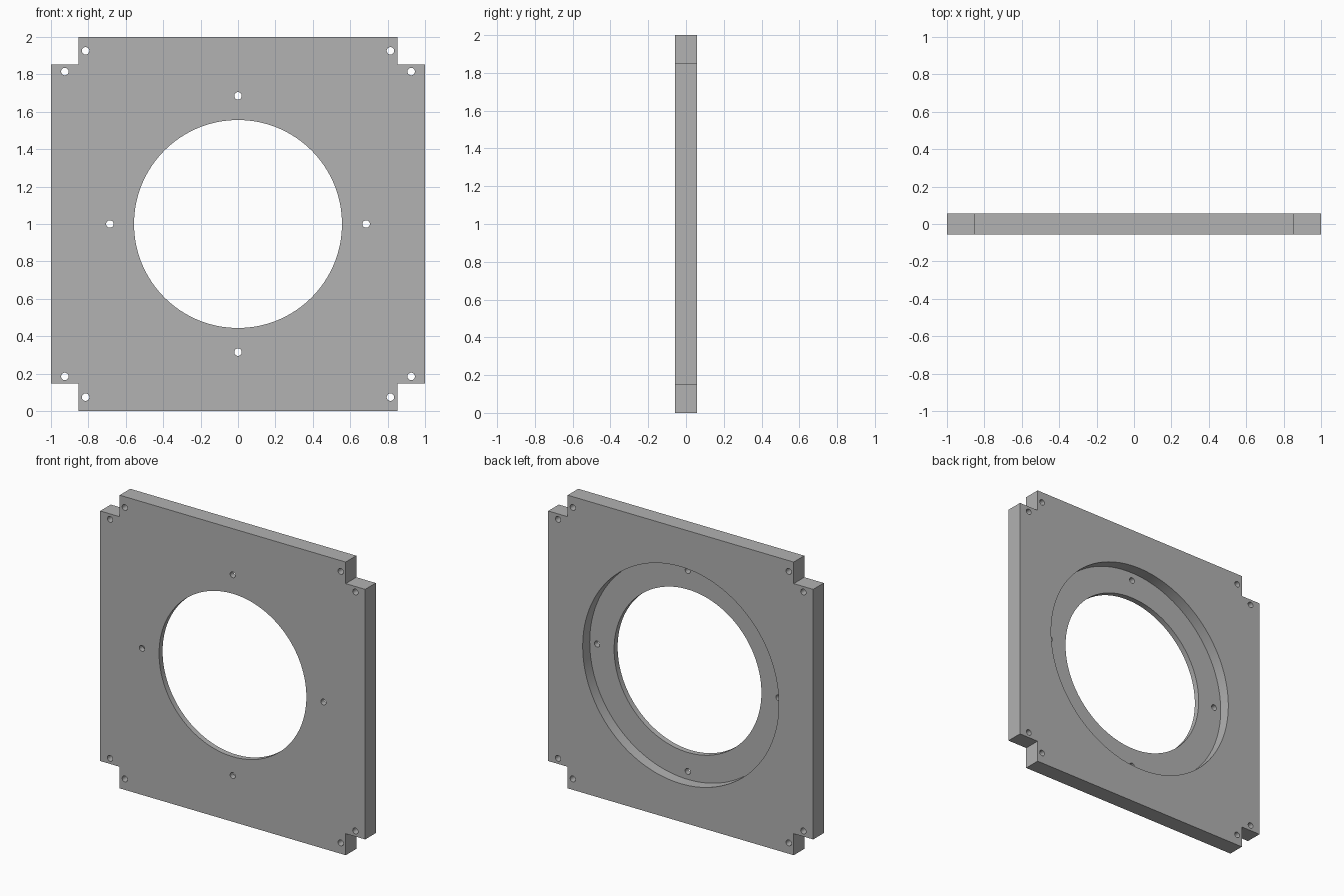
import bpy
import bmesh
from math import radians
from mathutils import Matrix, Vector

if "Cube" in bpy.data.objects:
    bpy.data.objects.remove(bpy.data.objects["Cube"], do_unlink=True)

HALF_T = 0.057      # half the plate thickness
NOTCH = 0.853       # where the corner notches begin
FLOOR_Y = -0.019    # floor of the rear recess

grey = bpy.data.materials.new("plain_grey")
grey.use_nodes = True
grey.diffuse_color = (0.445, 0.445, 0.445, 1)
grey.node_tree.nodes["Principled BSDF"].inputs["Base Color"].default_value = grey.diffuse_color


def make_object(name, bm):
    bmesh.ops.recalc_face_normals(bm, faces=bm.faces)
    mesh = bpy.data.meshes.new(name)
    bm.to_mesh(mesh)
    bm.free()
    mesh.materials.append(grey)
    obj = bpy.data.objects.new(name, mesh)
    bpy.context.collection.objects.link(obj)
    return obj


def add_bore(bm, x, z, radius, y0, y1, sides):
    """Cylinder along y, from y0 to y1."""
    place = Matrix.Translation((x, (y0 + y1) / 2, z)) @ Matrix.Rotation(radians(90), 4, "X")
    bmesh.ops.create_cone(bm, cap_ends=True, segments=sides, radius1=radius,
                          radius2=radius, depth=y1 - y0, matrix=place)


# Plate outline with square notches at the corners
bm = bmesh.new()
outline = []
for sx, sz in ((1, 1), (-1, 1), (-1, -1), (1, -1)):
    corner = [(1, NOTCH), (NOTCH, NOTCH), (NOTCH, 1)]
    if sx * sz < 0:
        corner.reverse()
    outline += [bm.verts.new((sx * x, -HALF_T, 1 + sz * z)) for x, z in corner]
face = bm.faces.new(outline)
extruded = bmesh.ops.extrude_face_region(bm, geom=[face])["geom"]
bmesh.ops.translate(bm, vec=Vector((0, 2 * HALF_T, 0)),
                    verts=[g for g in extruded if isinstance(g, bmesh.types.BMVert)])
plate = make_object("mounting_plate", bm)

# Central opening
bm = bmesh.new()
add_bore(bm, 0, 1, 0.556, -0.2, 0.2, 128)
opening = make_object("opening_cutter", bm)

# Wider recess in the rear face
bm = bmesh.new()
add_bore(bm, 0, 1, 0.74, FLOOR_Y, 0.2, 128)
recess = make_object("recess_cutter", bm)

# Screw holes: four around the opening, two beside each notch
bm = bmesh.new()
spots = [(0.685, 0), (-0.685, 0), (0, 0.685), (0, -0.685)]
for sx in (1, -1):
    for sz in (1, -1):
        spots += [(sx * 0.815, sz * 0.926), (sx * 0.926, sz * 0.815)]
for x, z in spots:
    add_bore(bm, x, 1 + z, 0.02, -0.2, 0.2, 32)
holes = make_object("screw_hole_cutter", bm)

# Cut the plate, then drop the cutters
bpy.ops.object.select_all(action="DESELECT")
plate.select_set(True)
bpy.context.view_layer.objects.active = plate
for cutter in (recess, opening, holes):
    cutter.hide_render = True
    cut = plate.modifiers.new(cutter.name, "BOOLEAN")
    cut.operation = "DIFFERENCE"
    cut.solver = "EXACT"
    cut.object = cutter
    bpy.ops.object.modifier_apply(modifier=cut.name)
    bpy.data.objects.remove(cutter, do_unlink=True)

bpy.ops.object.shade_smooth_by_angle(angle=radians(30))
